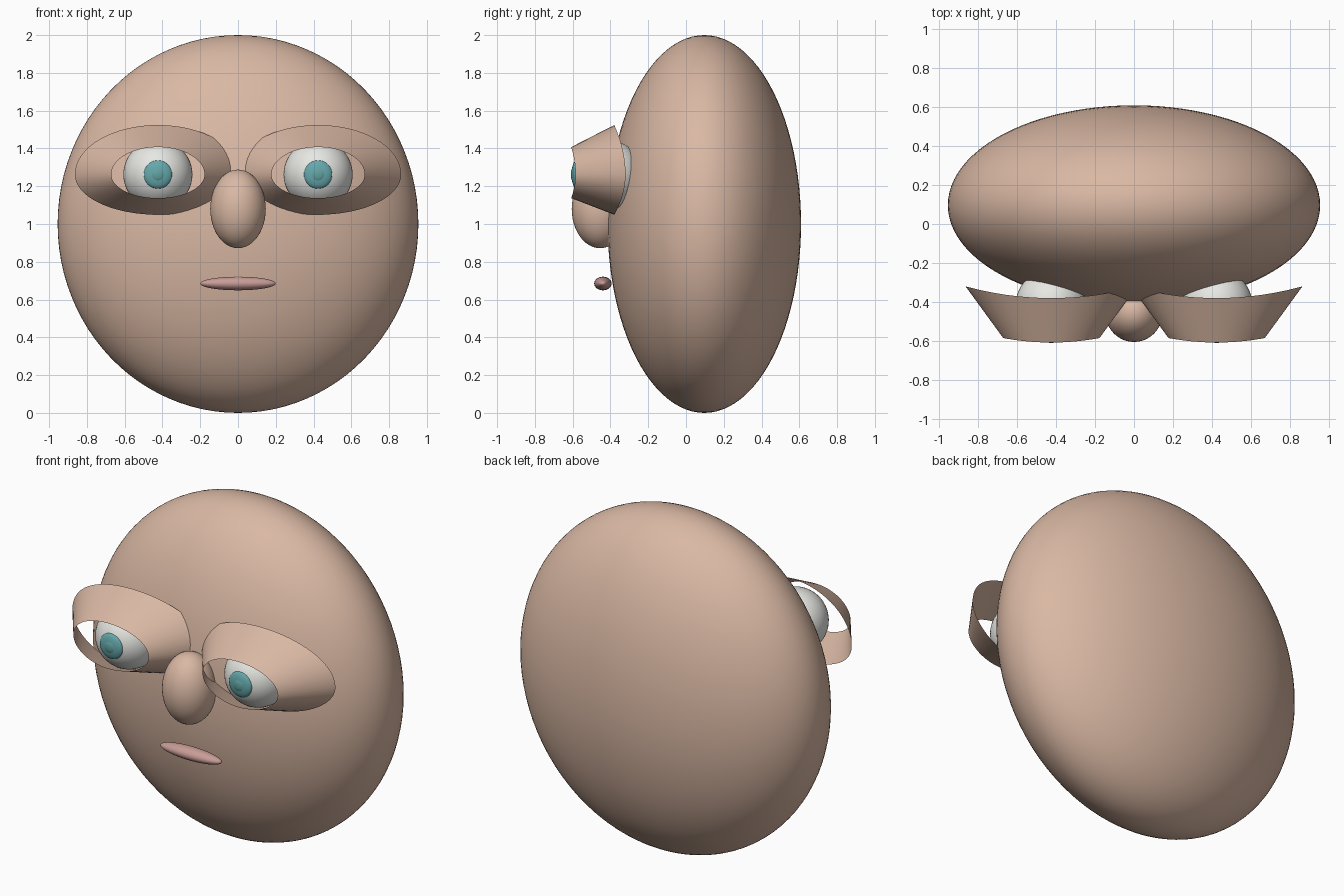
import bpy
import bmesh
import math

cube = bpy.data.objects.get("Cube")
if cube:
    bpy.data.objects.remove(cube, do_unlink=True)


def material(name, r, g, b):
    m = bpy.data.materials.new(name)
    m.use_nodes = True
    m.diffuse_color = (r, g, b, 1)
    m.node_tree.nodes["Principled BSDF"].inputs["Base Color"].default_value = (r, g, b, 1)
    return m


skin = material("skin", 0.70, 0.48, 0.37)
white = material("eye white", 0.80, 0.80, 0.77)
teal = material("iris teal", 0.13, 0.39, 0.41)
green = material("pupil teal", 0.12, 0.36, 0.35)
pink = material("lip pink", 0.58, 0.33, 0.31)


def finish(name, bm, mat):
    mesh = bpy.data.meshes.new(name)
    bm.to_mesh(mesh)
    bm.free()
    mesh.materials.append(mat)
    mesh.shade_smooth()
    obj = bpy.data.objects.new(name, mesh)
    bpy.context.collection.objects.link(obj)
    return obj


def ellipsoid(name, center, radii, mat, segments=48):
    bm = bmesh.new()
    bmesh.ops.create_uvsphere(bm, u_segments=segments, v_segments=segments // 2, radius=1)
    bmesh.ops.scale(bm, vec=radii, verts=bm.verts)
    bmesh.ops.translate(bm, vec=center, verts=bm.verts)
    return finish(name, bm, mat)


def lid_ring(bm, cx, cz, width, up, down, y_mid, y_corner, count=64):
    """Oval outline whose corners sweep back towards the head."""
    ring = []
    for i in range(count):
        a = 2 * math.pi * i / count
        c, s = math.cos(a), math.sin(a)
        y = y_mid + (y_corner - y_mid) * c * c
        ring.append(bm.verts.new((cx + width * c, y, cz + (up if s > 0 else down) * s)))
    return ring


def eyelid(name, cx, cz):
    """Open flaring sleeve around the eye."""
    bm = bmesh.new()
    front = lid_ring(bm, cx, cz, 0.247, 0.145, 0.125, -0.608, -0.585)
    back = lid_ring(bm, cx, cz, 0.44, 0.262, 0.213, -0.38, -0.32)
    n = len(front)
    for i in range(n):
        j = (i + 1) % n
        bm.faces.new((front[i], front[j], back[j], back[i]))
    bmesh.ops.recalc_face_normals(bm, faces=bm.faces)
    return finish(name, bm, skin)


# Head, nose and mouth
ellipsoid("head", (0, 0.097, 1.0), (0.955, 0.512, 1.0), skin, 96)
ellipsoid("nose", (0, -0.455, 1.08), (0.147, 0.15, 0.208), skin)
ellipsoid("mouth", (0, -0.44, 0.685), (0.2, 0.046, 0.036), pink)

# Eyes, one per side
eye_z = 1.262
for side, sign in (("left", 1), ("right", -1)):
    x = sign * 0.424
    ellipsoid(side + "_eyeball", (x, -0.415, eye_z), (0.183, 0.183, 0.183), white)
    ellipsoid(side + "_iris", (x, -0.58, eye_z), (0.075, 0.026, 0.075), teal, 32)
    ellipsoid(side + "_pupil", (x, -0.595, eye_z), (0.038, 0.015, 0.038), green, 24)
    eyelid(side + "_eyelid", x, eye_z)
